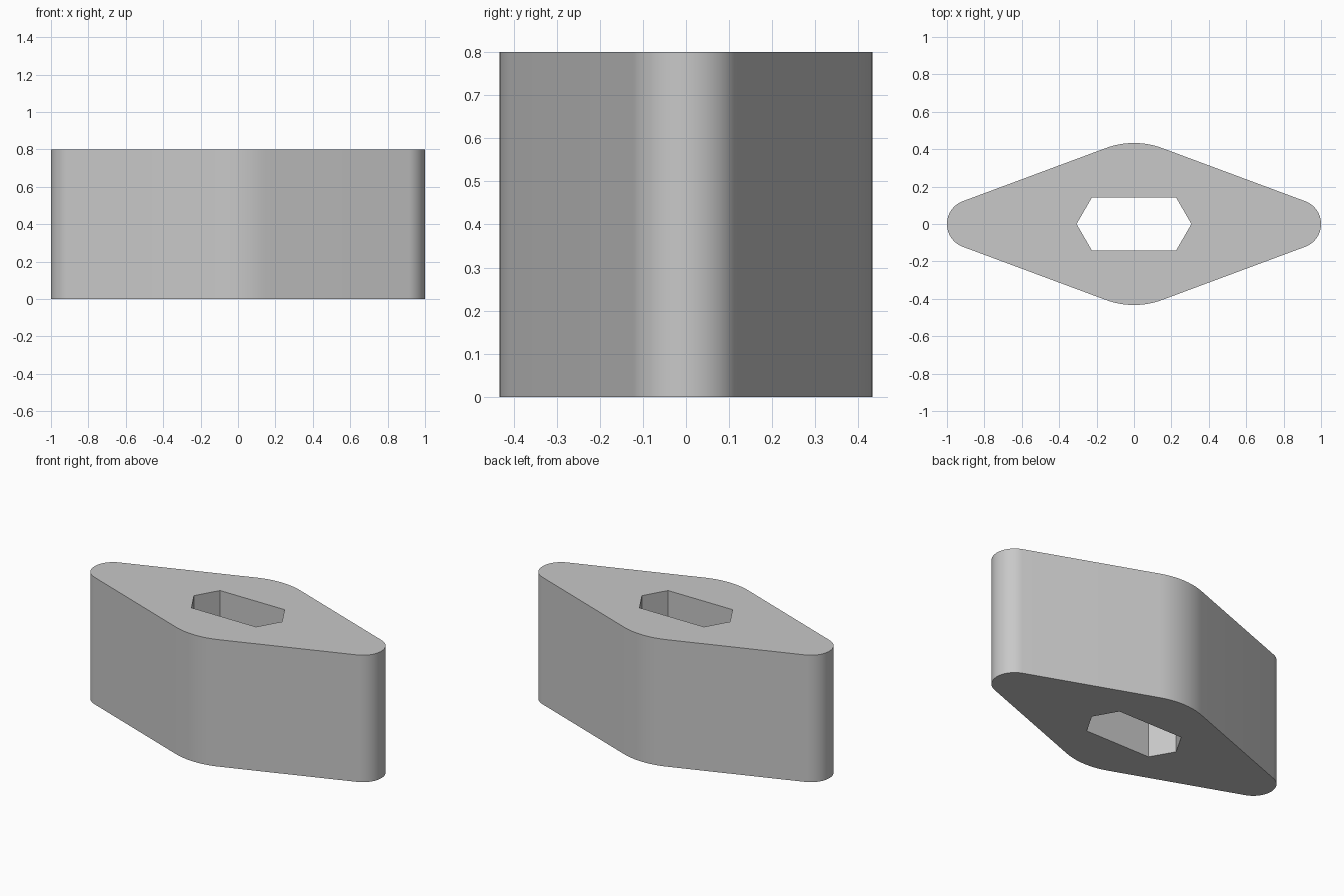
import bpy, bmesh, math

if "Cube" in bpy.data.objects:
    bpy.data.objects.remove(bpy.data.objects["Cube"])

HEIGHT = 0.8
R_MID, R_END = 0.433, 0.13          # central barrel and rounded tips
D = 1.0 - R_END                     # tip centre distance
TILT = math.asin((R_MID - R_END) / D)


def arc(cx, r, start, end, n):
    return [(cx + r * math.cos(start + (end - start) * i / n),
             r * math.sin(start + (end - start) * i / n)) for i in range(n + 1)]


# Outline: four arcs joined by tangent lines
q = math.pi / 2
a = q - TILT
outline = (arc(D, R_END, -a, a, 28) + arc(0, R_MID, a, math.pi - a, 16)
           + arc(-D, R_END, math.pi - a, math.pi + a, 28)
           + arc(0, R_MID, math.pi + a, 2 * math.pi - a, 16))

# Stretched hexagonal through-hole
hole = [(0.307, 0), (0.225, 0.142), (-0.225, 0.142),
        (-0.307, 0), (-0.225, -0.142), (0.225, -0.142)]

bm = bmesh.new()
edges = []
for loop in (outline, hole):
    vs = [bm.verts.new((x, y, 0)) for x, y in loop]
    edges += [bm.edges.new((vs[i], vs[(i + 1) % len(vs)])) for i in range(len(vs))]
bmesh.ops.triangle_fill(bm, edges=edges, use_beauty=True, normal=(0, 0, 1))

# Extrude the plate into a block
res = bmesh.ops.extrude_face_region(bm, geom=bm.faces[:], use_keep_orig=True)
top = [v for v in res["geom"] if isinstance(v, bmesh.types.BMVert)]
bmesh.ops.translate(bm, verts=top, vec=(0, 0, HEIGHT))
bmesh.ops.recalc_face_normals(bm, faces=bm.faces[:])

mesh = bpy.data.meshes.new("lobed_block")
bm.to_mesh(mesh)
bm.free()
block = bpy.data.objects.new("lobed_block", mesh)
bpy.context.collection.objects.link(block)

# Single plain grey
grey = bpy.data.materials.new("grey")
grey.diffuse_color = (0.58, 0.58, 0.58, 1)
grey.use_nodes = True
grey.node_tree.nodes["Principled BSDF"].inputs["Base Color"].default_value = grey.diffuse_color
mesh.materials.append(grey)

# Smooth rounded walls, sharp rims and hole corners
bpy.context.view_layer.objects.active = block
block.select_set(True)
bpy.ops.object.shade_smooth_by_angle(angle=math.radians(30))
